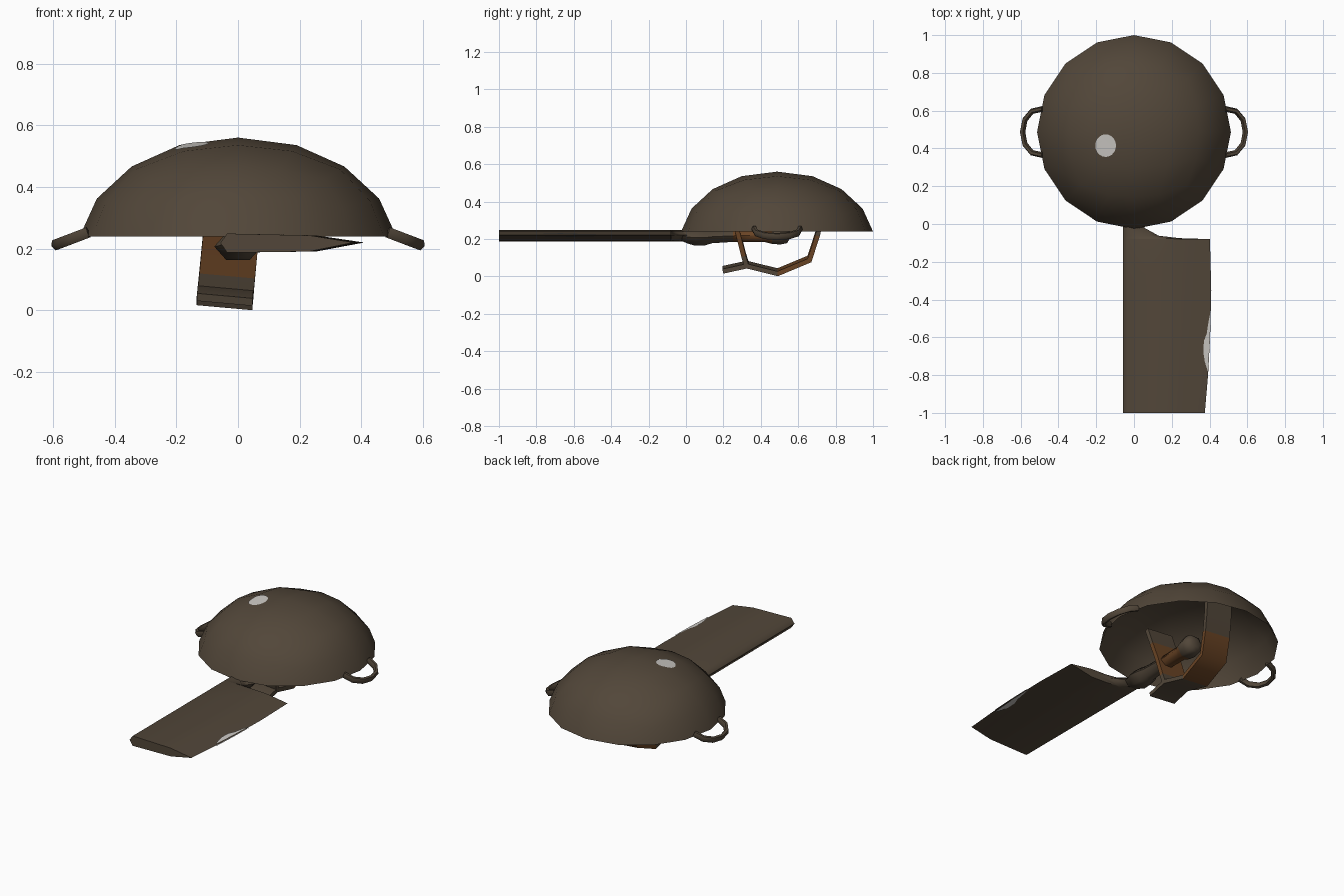
import bpy, bmesh, math
from mathutils import Vector
from mathutils.bvhtree import BVHTree

if "Cube" in bpy.data.objects:
    bpy.data.objects.remove(bpy.data.objects["Cube"])


def mat(name, rgb):
    m = bpy.data.materials.new(name)
    m.diffuse_color = (*rgb, 1)
    m.use_nodes = True
    m.node_tree.nodes["Principled BSDF"].inputs["Base Color"].default_value = m.diffuse_color
    return m


IRON = mat("dark_iron_brown", (0.084, 0.062, 0.041))
RUST = mat("rust_brown", (0.145, 0.058, 0.018))
BARE = mat("bare_metal_grey", (0.60, 0.58, 0.55))
CY = 0.487  # pan centre in y


def make(name, verts, faces, mats=(IRON,), rule=None, angle=60, fix=True):
    me = bpy.data.meshes.new(name)
    bm = bmesh.new()
    vs = [bm.verts.new(v) for v in verts]
    for f in faces:
        bm.faces.new([vs[i] for i in f])
    if fix:
        bmesh.ops.remove_doubles(bm, verts=bm.verts, dist=0.0005)
        bmesh.ops.recalc_face_normals(bm, faces=bm.faces)
    bm.to_mesh(me)
    bm.free()
    for m in mats:
        me.materials.append(m)
    if rule:
        for p in me.polygons:
            p.material_index = rule(p.center)
    me.shade_smooth()
    me.set_sharp_from_angle(angle=math.radians(angle))
    ob = bpy.data.objects.new(name, me)
    bpy.context.scene.collection.objects.link(ob)
    return ob


def loft(name, rings, **kw):
    """Skin closed rings of equal size and cap both ends."""
    n = len(rings[0])
    verts = [v for r in rings for v in r]
    faces = [(k * n + i, k * n + (i + 1) % n, (k + 1) * n + (i + 1) % n, (k + 1) * n + i)
             for k in range(len(rings) - 1) for i in range(n)]
    faces += [tuple(range(n)), tuple(range(len(verts) - n, len(verts)))]
    return make(name, verts, faces, **kw)


# Overturned pan: open half of a quad sphere, flattened
def on_dome(d):
    d = Vector(d).normalized()
    s = 1 - 0.05 * math.sin(2 * math.acos(min(1, max(0, d.z))))
    return Vector((0.513 * s * d.x, CY + 0.513 * s * d.y, 0.24 + 0.32 * d.z))


T = [math.tan(math.radians(a)) for a in (-45, -22.5, 0, 22.5, 45)]
verts, faces = [], []


def patch(fn, us, vs):
    for i in range(len(us) - 1):
        for j in range(len(vs) - 1):
            b = len(verts)
            for u, v in ((i, j), (i + 1, j), (i + 1, j + 1), (i, j + 1)):
                verts.append(on_dome(fn(us[u], vs[v])))
            faces.append((b, b + 1, b + 2, b + 3))


patch(lambda u, v: (u, v, 1), T, T)
for cx, cy in ((0, -1), (1, 0), (0, 1), (-1, 0)):
    patch(lambda u, v: (cx - cy * u, cy + cx * u, v), T, T[2:])
make("pan_dome", verts, faces, angle=70)
TREE = BVHTree.FromPolygons(verts, faces)


def dome_z(x, y):
    return TREE.ray_cast(Vector((x, y, 2)), Vector((0, 0, -1)))[0].z


# Worn bright patch on the dome
S, RINGS = 20, 5
verts = [(-0.15, 0.415, dome_z(-0.15, 0.415) + 0.004)]
for k in range(1, RINGS + 1):
    for i in range(S):
        a = math.tau * i / S
        x, y = -0.15 + 0.055 * k / RINGS * math.cos(a), 0.415 + 0.06 * k / RINGS * math.sin(a)
        verts.append((x, y, dome_z(x, y) + 0.004))
faces = [(0, 1 + i, 1 + (i + 1) % S) for i in range(S)]
for k in range(RINGS - 1):
    b = 1 + k * S
    faces += [(b + i, b + S + i, b + S + (i + 1) % S, b + (i + 1) % S) for i in range(S)]
make("worn_patch_dome", verts, faces, mats=(BARE,), fix=False)

# Side loop handles, mirrored left and right
LOOP = [(0.485, 0.122), (0.54, 0.11), (0.577, 0.065), (0.59, 0.0),
        (0.577, -0.065), (0.54, -0.11), (0.485, -0.122)]
for side, label in ((1, "right"), (-1, "left")):
    pts = [Vector((side * x, CY + dy, 0.253 - 0.38 * (x - 0.485))) for x, dy in LOOP]
    rings = []
    for i, p in enumerate(pts):
        t = (pts[min(i + 1, 6)] - pts[max(i - 1, 0)]).normalized()
        up = Vector((side * 0.35, 0, 0.94))
        out = t.cross(up).normalized()
        rings.append([p + out * 0.015 * math.cos(math.tau * j / 6) + up * 0.02 * math.sin(math.tau * j / 6)
                      for j in range(6)])
    loft("loop_handle_" + label, rings, angle=65)

# Cleaver blade: thick spine, bevelled to the cutting edge
STATIONS = [(-1.0, 0.375), (-0.8, 0.392), (-0.6, 0.403), (-0.35, 0.409), (-0.08, 0.402),
            (-0.075, 0.24), (-0.062, 0.13), (-0.02, 0.055), (0.03, 0.045)]
rings = []
for y, e in STATIONS:
    k = -0.035 + 0.65 * (e + 0.035)
    rings.append([Vector(v) for v in ((-0.057, y, 0.219), (-0.035, y, 0.249), (k, y, 0.243),
                                      (e, y, 0.22), (k, y, 0.191), (-0.035, y, 0.187))])
loft("cleaver_blade", rings, angle=62)

# Bright worn patches on both sides of the cutting edge
EDGE = [(0.406, -0.46), (0.394, -0.52), (0.385, -0.58), (0.370, -0.62), (0.367, -0.68),
        (0.375, -0.73), (0.391, -0.78), (0.401, -0.62)]
for s, label in ((1, "top"), (-1, "bottom")):
    make("worn_patch_edge_" + label,
         [(x, y, 0.22 + s * (0.004 + (0.409 - x) * 0.16)) for x, y in EDGE],
         [tuple(range(8))[::-s]], mats=(BARE,), fix=False)

# Six-sided cleaver grip with collar and pommel: y, half width, half height, centre z
GRIP = [(-0.03, 0.045, 0.03, 0.217), (0.015, 0.06, 0.042, 0.21), (0.05, 0.077, 0.05, 0.207),
        (0.10, 0.073, 0.048, 0.207), (0.14, 0.055, 0.04, 0.212), (0.25, 0.045, 0.038, 0.217),
        (0.42, 0.045, 0.042, 0.22), (0.46, 0.062, 0.056, 0.222), (0.505, 0.068, 0.064, 0.226),
        (0.54, 0.06, 0.056, 0.226), (0.555, 0.03, 0.028, 0.226)]
rings = [[Vector((a * math.cos(math.tau * j / 6), y, z + b * math.sin(math.tau * j / 6))) for j in range(6)]
         for y, a, b, z in GRIP]
loft("cleaver_grip", rings, mats=(IRON, RUST), rule=lambda c: int(0.3 < c.y < 0.46), angle=65)


# Flat strap under the pan, built from a side-on path
def strap(name, path, rule):
    pts = [Vector(p) for p in path]
    rings = []
    for i, p in enumerate(pts):
        dirs = [(pts[j + 1] - pts[j]).normalized() for j in (i - 1, i) if 0 <= j < len(pts) - 1]
        t = sum(dirs, Vector((0, 0))).normalized()
        n = Vector((-t.y, t.x)) * 0.0125 / max(t.dot(dirs[0]), 0.5)
        cx = -0.046 + 0.095 * p.y
        rings.append([Vector((cx + dx, p.x + n.x * s, p.y + n.y * s - 0.09 * dx))
                      for dx, s in ((-0.09, 1), (0.09, 1), (0.09, -1), (-0.09, -1))])
    loft(name, rings, mats=(IRON, RUST), rule=rule)


strap("strap_main", [(0.75, 0.46), (0.73, 0.34), (0.703, 0.225), (0.66, 0.093), (0.49, 0.022),
                     (0.325, 0.063), (0.197, 0.035)],
      lambda c: int(0.42 < c.y and c.z < 0.27))
strap("strap_front", [(0.215, 0.44), (0.245, 0.34), (0.278, 0.235), (0.308, 0.115), (0.322, 0.068)],
      lambda c: int(0.11 < c.z < 0.3))
